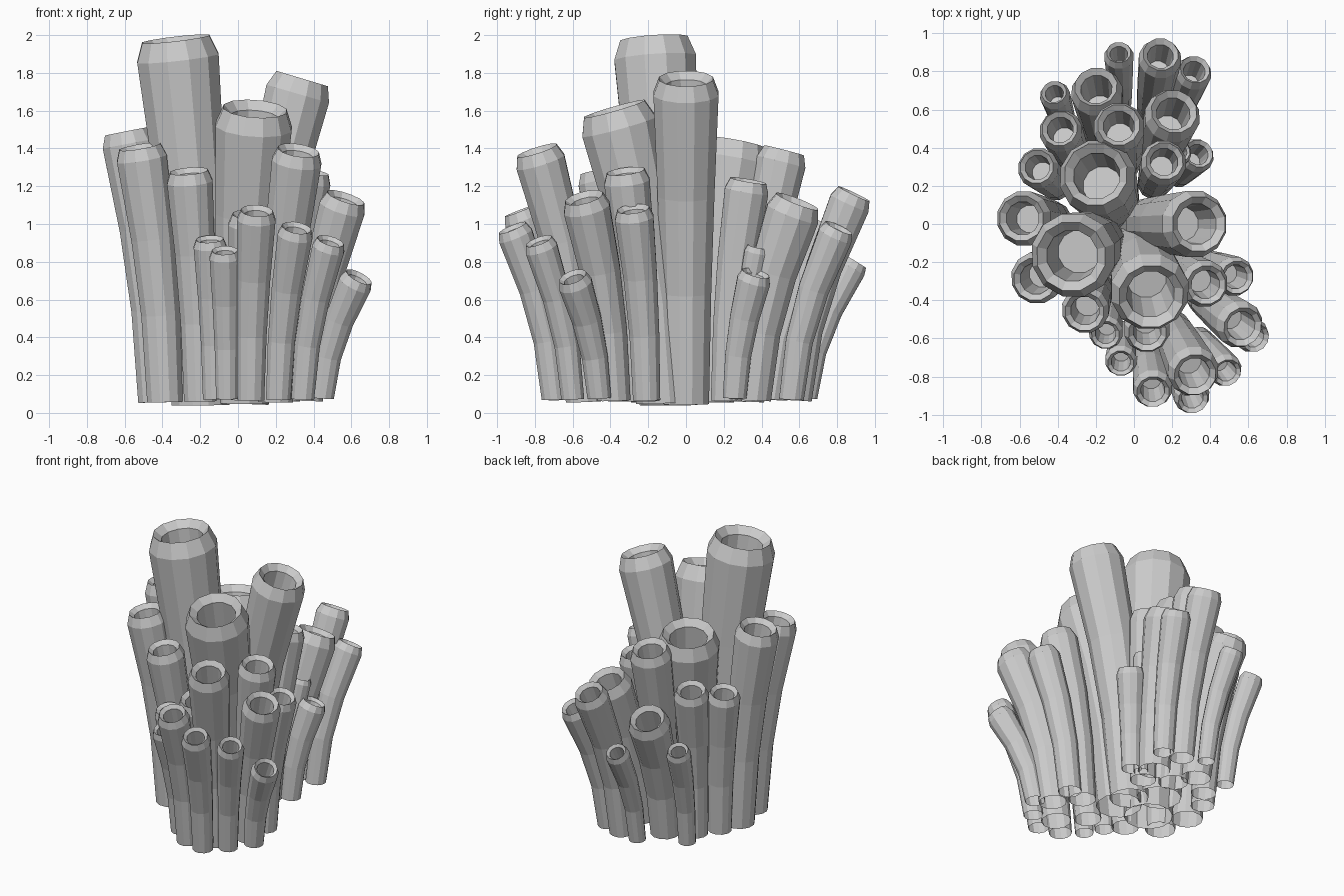
import bpy, bmesh, math
from mathutils import Vector

if "Cube" in bpy.data.objects:
    bpy.data.objects.remove(bpy.data.objects["Cube"])

SIDES = 12

# Rim centre x, y, z of each tube; radius and foot spread only where they break the rules below
TUBES = [
    (-.33, -.17, 1.98, .22, .5), (.34, 0, 1.77, .175, .15), (.09, -.38, 1.61, .205, .28),
    (-.20, .26, 1.43, .2), (.21, .59, 1.12, .145), (-.20, .72, 1, .135),
    (-.59, .03, 1.49), (-.52, -.29, 1.41), (-.26, -.46, 1.28), (-.08, .52, 1.39),
    (-.08, .90, .80), (-.42, .69, .82), (-.39, .50, 1.17), (-.51, .30, 1.11),
    (.16, .33, 1.23), (.34, .37, .74, .09), (.24, .38, .88, .065),
    (.32, -.79, 1.39), (.38, -.32, 1.28), (.54, -.28, 1.08), (.57, -.54, 1.14, .125),
    (.64, -.60, .72, .09), (.49, -.78, .91), (.31, -.92, .98), (.10, -.88, 1.07),
    (-.07, -.73, .86), (-.15, -.58, .92), (.07, -.57, 1.05, .12), (.14, .89, 1.16),
    (.32, .81, .98),
]


def make_tube(name, x, y, z, r=None, spread=None):
    # Rules: girth follows height, and thicker tubes lean out from nearer the middle
    r = r or .096 * z
    spread = spread or .79 - 8 * r * r
    rim = Vector((x, y, z))
    base = Vector((x * (spread + (.1 if x < 0 else -.03)),
                   y * (spread + (.04 if y < 0 else -.03)), .1 - .03 * z))
    # Curved centre line: upright at the foot, leaning outward at the top
    lean = rim - base
    ctrl = base + Vector((lean.x * .1, lean.y * .1, lean.z * .48))

    def frame(t):
        p = base * (1 - t) ** 2 + ctrl * 2 * t * (1 - t) + rim * t * t
        d = ((ctrl - base) * (1 - t) + (rim - ctrl) * t).normalized()
        u = Vector((0, 1, 0)).cross(d).normalized()
        return p, u, d.cross(u)

    # Outer wall, bevelled lip, then the hollow interior
    bevel = r / lean.length
    profile = [(0, .72), (.35, .79), (.65, .89), (1 - .45 * bevel, 1.02), (1, .84),
               (1 - .2 * bevel, .62), (1 - 1.8 * bevel, .52)]
    bm = bmesh.new()
    rings = []
    for t, k in profile:
        p, u, v = frame(t)
        rings.append([bm.verts.new(p + r * k * (u * math.cos(a) + v * math.sin(a)))
                      for a in (2 * math.pi * (i + .5) / SIDES for i in range(SIDES))])
    for lo, hi in zip(rings, rings[1:]):
        for i in range(SIDES):
            j = (i + 1) % SIDES
            bm.faces.new((lo[i], lo[j], hi[j], hi[i]))
    bm.faces.new(rings[-1])  # cavity floor
    mesh = bpy.data.meshes.new(name)
    bm.to_mesh(mesh)
    bm.free()
    bpy.context.collection.objects.link(bpy.data.objects.new(name, mesh))


for n, tube in enumerate(TUBES, 1):
    make_tube(f"sponge_tube_{n:02d}", *tube)
